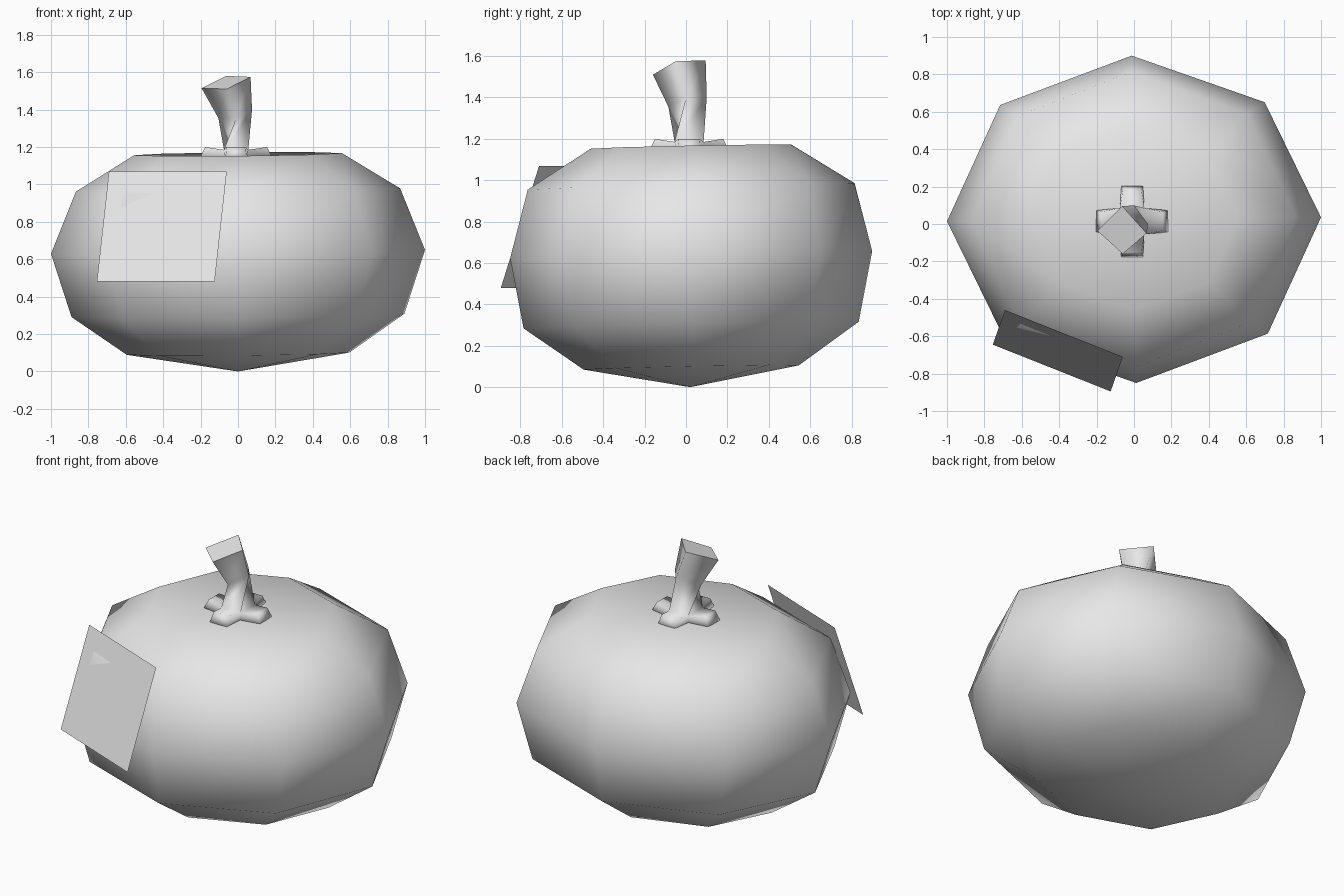
import bpy
import math

cube = bpy.data.objects.get("Cube")
if cube:
    bpy.data.objects.remove(cube, do_unlink=True)

grey = bpy.data.materials.new("plain_grey")
grey.use_nodes = True
grey.diffuse_color = (0.8, 0.8, 0.8, 1)
grey.node_tree.nodes["Principled BSDF"].inputs["Base Color"].default_value = (0.8, 0.8, 0.8, 1)


def build(name, verts, faces, flat=()):
    """Mesh object, smooth except for the listed faces."""
    mesh = bpy.data.meshes.new(name)
    mesh.from_pydata(verts, [], faces)
    mesh.materials.append(grey)
    for poly in mesh.polygons:
        poly.use_smooth = poly.index not in flat
    mesh.update()
    obj = bpy.data.objects.new(name, mesh)
    bpy.context.collection.objects.link(obj)
    return obj


def bridge(a, b, n):
    """Quads between two rings that start at vertex a and b."""
    return [(a + i, a + (i + 1) % n, b + (i + 1) % n, b + i) for i in range(n)]


# Squashed eight-sided body: x radius, y radius, height, leaning slightly
sides = 8
rings = [(0.595, 0.52, 0.095), (0.89, 0.81, 0.30), (1.0, 0.875, 0.64),
         (0.867, 0.79, 0.97), (0.555, 0.485, 1.162)]
verts = []
for rx, ry, z in rings:
    for i in range(sides):
        a = math.tau * i / sides + 0.012
        x, y = rx * math.cos(a), ry * math.sin(a)
        verts.append((x, y + 0.025, z + 0.01 * x + 0.02 * y))
faces = []
for r in range(len(rings) - 1):
    faces += bridge(r * sides, (r + 1) * sides, sides)
bottom, top = len(verts), len(verts) + 1
verts += [(0, 0.02, 0), (0, 0.02, 1.14)]
last = (len(rings) - 1) * sides
for i in range(sides):
    j = (i + 1) % sides
    faces += [(j, i, bottom), (last + i, last + j, top)]
build("pumpkin_body", verts, faces)

# Twisted four-sided stem with a slanted cut end
cx, cy = -0.01, 0.015
corners = [(-1, -1), (1, -1), (1, 1), (-1, 1)]
verts = [(cx + 0.065 * x, cy + 0.07 * y, 1.185) for x, y in corners]
verts += [(-0.01, -0.085, 1.355), (0.075, 0, 1.4), (0, 0.1, 1.4), (-0.105, 0, 1.355)]
verts += [(-0.06, -0.16, 1.51), (0.067, -0.05, 1.575), (-0.063, 0.095, 1.58), (-0.195, -0.037, 1.515)]
faces = bridge(0, 4, 4) + bridge(4, 8, 4) + [(8, 9, 10, 11)]
cut_end = len(faces) - 1

# Four flared arms spread from the stem foot, sharing its corners
foot = len(verts)
verts += [(cx + 0.065 * x, cy + 0.07 * y, 1.12) for x, y in corners]
for i in range(4):
    a = -math.pi / 2 + i * math.pi / 2
    dx, dy = math.cos(a), math.sin(a)
    k = len(verts)
    for reach, half, z in ((0.165, 0.05, 1.2), (0.195, 0.058, 1.14)):
        for s in (-1, 1):
            verts.append((cx + dx * reach - dy * half * s,
                          cy + dy * reach + dx * half * s, z))
    j = (i + 1) % 4
    faces += [(i, k, k + 1, j), (k, k + 2, k + 3, k + 1),
              (i, foot + i, k + 2, k), (j, k + 1, k + 3, foot + j),
              (foot + i, foot + j, k + 3, k + 2)]
build("stem", verts, faces, {cut_end})

# Thin square panel leaning on the front right of the body
build("front_panel",
      [(-0.755, -0.645, 0.48), (-0.125, -0.895, 0.48), (-0.06, -0.71, 1.07), (-0.69, -0.46, 1.07)],
      [(0, 1, 2, 3)], {0})
